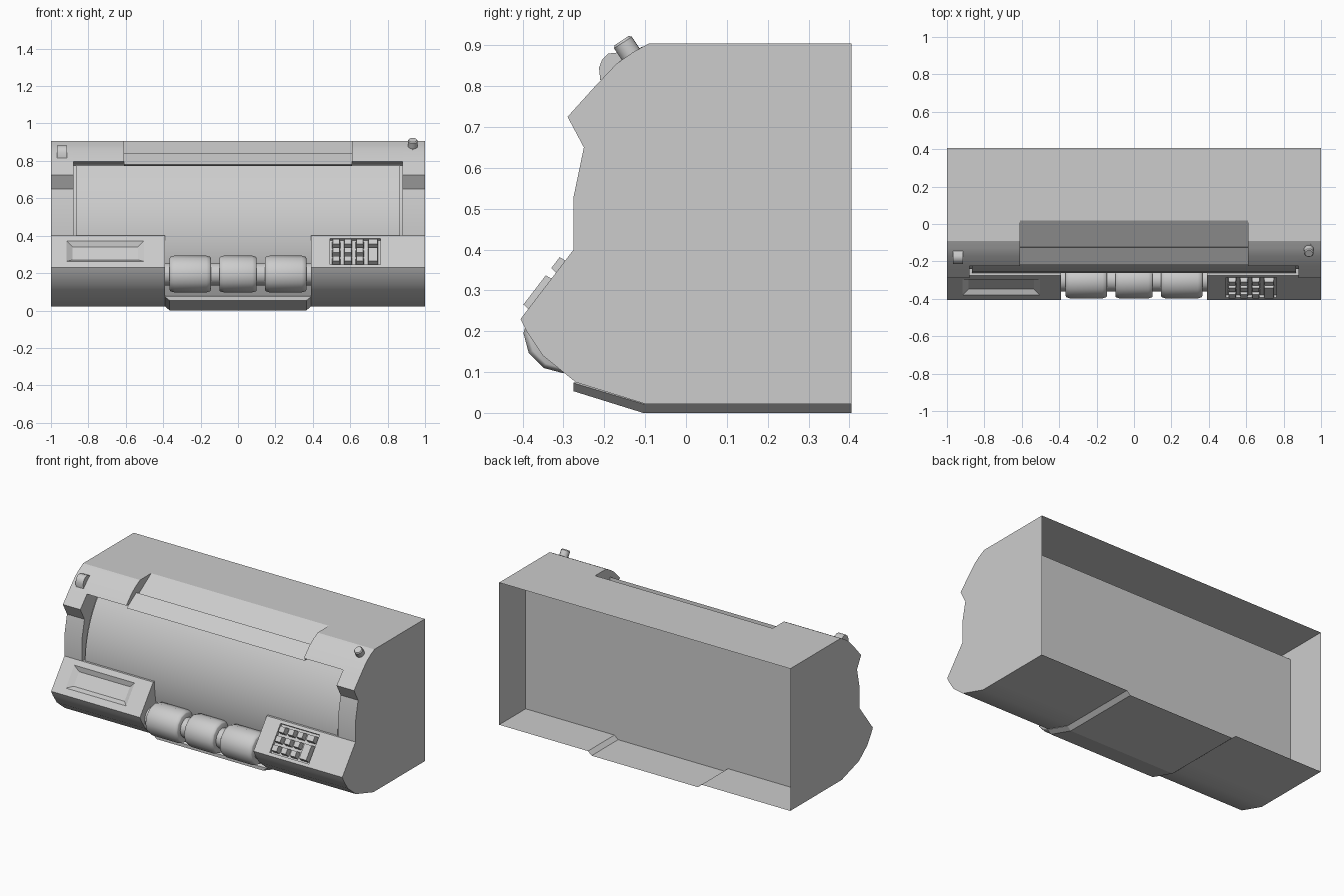
import bpy, bmesh, math
from mathutils import Matrix, Vector

if "Cube" in bpy.data.objects:
    bpy.data.objects.remove(bpy.data.objects["Cube"])

grey = bpy.data.materials.new("grey")
grey.diffuse_color = (0.605, 0.605, 0.605, 1)
grey.use_nodes = True
grey.node_tree.nodes["Principled BSDF"].inputs["Base Color"].default_value = grey.diffuse_color
BACK = 0.02    # rear of the front parts
PANEL = 0.145  # depth of the inner rear panel
REAR = 0.405   # open rear rim


def finish(name, bm, smooth=None):
    bmesh.ops.recalc_face_normals(bm, faces=bm.faces)
    me = bpy.data.meshes.new(name)
    bm.to_mesh(me)
    bm.free()
    me.materials.append(grey)
    ob = bpy.data.objects.new(name, me)
    bpy.context.collection.objects.link(ob)
    if smooth:
        bpy.context.view_layer.objects.active = ob
        ob.select_set(True)
        bpy.ops.object.shade_smooth_by_angle(angle=math.radians(smooth))
        ob.select_set(False)
    return ob


def loft(name, sections, smooth=None):
    """Skin (x, [(y, z), ...]) cross-sections along x and cap the ends."""
    bm = bmesh.new()
    rings = [[bm.verts.new((x, y, z)) for y, z in pts] for x, pts in sections]
    n = len(rings[0])
    for a, b in zip(rings, rings[1:]):
        for i in range(n):
            j = (i + 1) % n
            bm.faces.new((a[i], a[j], b[j], b[i]))
    bm.faces.new(rings[0])
    bm.faces.new(rings[-1])
    return finish(name, bm, smooth)


def slab(name, x0, x1, pts, smooth=None):
    return loft(name, [(x0, pts), (x1, pts)], smooth)


def circle(y, z, r, n=12):
    return [(y + r * math.cos(2 * math.pi * i / n), z + r * math.sin(2 * math.pi * i / n))
            for i in range(n)]


# Side profiles, as (y, z)
brow = [(BACK, 0.905), (-0.09, 0.905), (-0.13, 0.883), (-0.17, 0.855), (-0.225, 0.797)]
cheek = brow + [(-0.29, 0.725), (-0.25, 0.65), (-0.275, 0.53), (-0.275, 0.40), (BACK, 0.40)]
console = [(BACK, 0.40), (-0.275, 0.40), (-0.405, 0.23), (-0.39, 0.20), (-0.35, 0.14),
           (-0.27, 0.075), (-0.10, 0.022), (BACK, 0.022)]
consoles = {}
for side, s in (("left", -1), ("right", 1)):
    slab(side + "_cheek", s * 0.88, s, cheek, 25)
    slab(side + "_brow", s * 0.61, s * 0.88, brow + [(-0.14, 0.78), (BACK, 0.78)], 25)
    consoles[side] = slab(side + "_console", s * 0.39, s, console, 38)

# Sunken sloping strip in the top, with an overlapping lower plate
slab("top_strip", -0.61, 0.61, [(0.02, 0.905), (-0.124, 0.811), (-0.126, 0.841),
                                (-0.22, 0.78), (-0.14, 0.772), (BACK, 0.772)])

# Curved front drum and the recessed liner behind its ends
R, DRUM_Y, DRUM_Z = 0.59, -0.262, 0.39
drum = []
for i in range(15):
    z = 0.775 - 0.695 * i / 14
    drum.append((DRUM_Y + R - math.sqrt(R * R - (z - DRUM_Z) ** 2), z))
slab("front_drum", -0.867, 0.867, [(BACK, 0.775)] + drum + [(BACK, 0.08)], 30)
slab("drum_liner", -0.88, 0.88,
     [(BACK, 0.785)] + [(y + 0.02, z) for y, z in drum] + [(BACK, 0.08)], 30)

# Lower centre block with chamfered ends
block = [(BACK, 0.082), (-0.262, 0.082), (-0.275, 0.074), (-0.275, 0.053), (-0.105, 0.0), (BACK, 0.0)]
block_end = block[:3] + [(-0.275, 0.073), (-0.105, 0.022), (BACK, 0.022)]
loft("centre_block", [(-0.39, block_end), (-0.365, block), (0.365, block), (0.39, block_end)])

# Three rollers on one axle
slab("roller_axle", -0.39, 0.39, circle(-0.30, 0.195, 0.06), 40)
for i, (c, h) in enumerate(((-0.255, 0.11), (0, 0.10), (0.255, 0.11))):
    loft(f"roller_{i + 1}", [(c + dx, circle(-0.30, 0.195, r)) for dx, r in
         ((-h, 0.086), (0.004 - h, 0.092), (0.024 - h, 0.098),
          (h - 0.024, 0.098), (h - 0.004, 0.092), (h, 0.086))], 40)

# Open rear shell: top, sides and stepped floor
floor = [(1, 0.022), (0.39, 0.022), (0.365, 0), (-0.365, 0), (-0.39, 0.022), (-1, 0.022)]


def rim(top):
    return floor + [(-1, top), (1, top)]


bm = bmesh.new()
near = [bm.verts.new((x, BACK, z)) for x, z in rim(0.905)]
far = [bm.verts.new((x, REAR, z)) for x, z in rim(0.905)]
for i in range(len(near)):
    j = (i + 1) % len(near)
    bm.faces.new((near[i], near[j], far[j], far[i]))
finish("rear_shell", bm)

# Inner panel, stopping short of the top
bm = bmesh.new()
bm.faces.new([bm.verts.new((x, PANEL, z)) for x, z in rim(0.85)])
finish("rear_panel", bm)


# Local frame on the sloping console face: x across, y up the slope, z outward
UP = Vector((0, 0.13, 0.17)).normalized()
OUT = Vector((0, -0.17, 0.13)).normalized()


def on_slope(x):
    m = Matrix((Vector((1, 0, 0)), UP, OUT)).transposed().to_4x4()
    m.translation = (x, -0.336, 0.32)
    return m


def frustum(name, x, v, half_low, half_high, z0, z1):
    bm = bmesh.new()
    bmesh.ops.create_cube(bm, size=2)
    for p in bm.verts:
        hx, hy = half_high if p.co.z > 0 else half_low
        p.co = (p.co.x * hx, p.co.y * hy + v, z1 if p.co.z > 0 else z0)
    bmesh.ops.transform(bm, matrix=on_slope(x), verts=bm.verts)
    return finish(name, bm)


def carve(target, cutter):
    mod = target.modifiers.new("recess", 'BOOLEAN')
    mod.operation, mod.solver, mod.object = 'DIFFERENCE', 'EXACT', cutter
    bpy.context.view_layer.objects.active = target
    bpy.ops.object.modifier_apply(modifier=mod.name)
    bpy.data.objects.remove(cutter)


# Tray in the left console, keypad well in the right one
carve(consoles["left"], frustum("tray_cutter", -0.71, -0.003, (0.175, 0.044), (0.212, 0.073), -0.02, 0.003))
carve(consoles["right"], frustum("keypad_cutter", 0.627, -0.006, (0.134, 0.088), (0.134, 0.088), -0.018, 0.02))


def key(name, x, v, half_x, half_v):
    frustum(name, x, v - 0.008, (half_x, half_v), (half_x - 0.004, half_v - 0.004), -0.02, 0.016)


for c, x in enumerate((0.525, 0.588, 0.651)):
    for r, v in enumerate((-0.056, 0.0, 0.056)):
        key(f"key_{r}_{c}", x, v, 0.022, 0.021)
key("key_top", 0.722, 0.056, 0.028, 0.021)
key("key_tall", 0.722, -0.028, 0.028, 0.049)

# Rounded lamp on the left brow
slab("lamp", -0.967, -0.915, [(-0.14, 0.83), (-0.14, 0.87), (-0.17, 0.882), (-0.19, 0.88),
                              (-0.205, 0.866), (-0.213, 0.845), (-0.21, 0.815), (-0.17, 0.81)], 40)


# Push knob on the right brow
def knob_part(name, r1, r2, start, end):
    bm = bmesh.new()
    bmesh.ops.create_cone(bm, cap_ends=True, segments=24, radius1=r1, radius2=r2, depth=end - start)
    axis = Vector((0, -0.55, 0.83)).normalized()
    m = axis.to_track_quat('Z', 'Y').to_matrix().to_4x4()
    m.translation = Vector((0.935, -0.13, 0.87)) + axis * (start + end) / 2
    bmesh.ops.transform(bm, matrix=m, verts=bm.verts)
    finish(name, bm, 40)


knob_part("knob_base", 0.034, 0.034, -0.02, 0.01)
knob_part("knob_stem", 0.026, 0.026, 0.0, 0.044)
knob_part("knob_cap", 0.026, 0.021, 0.044, 0.05)
